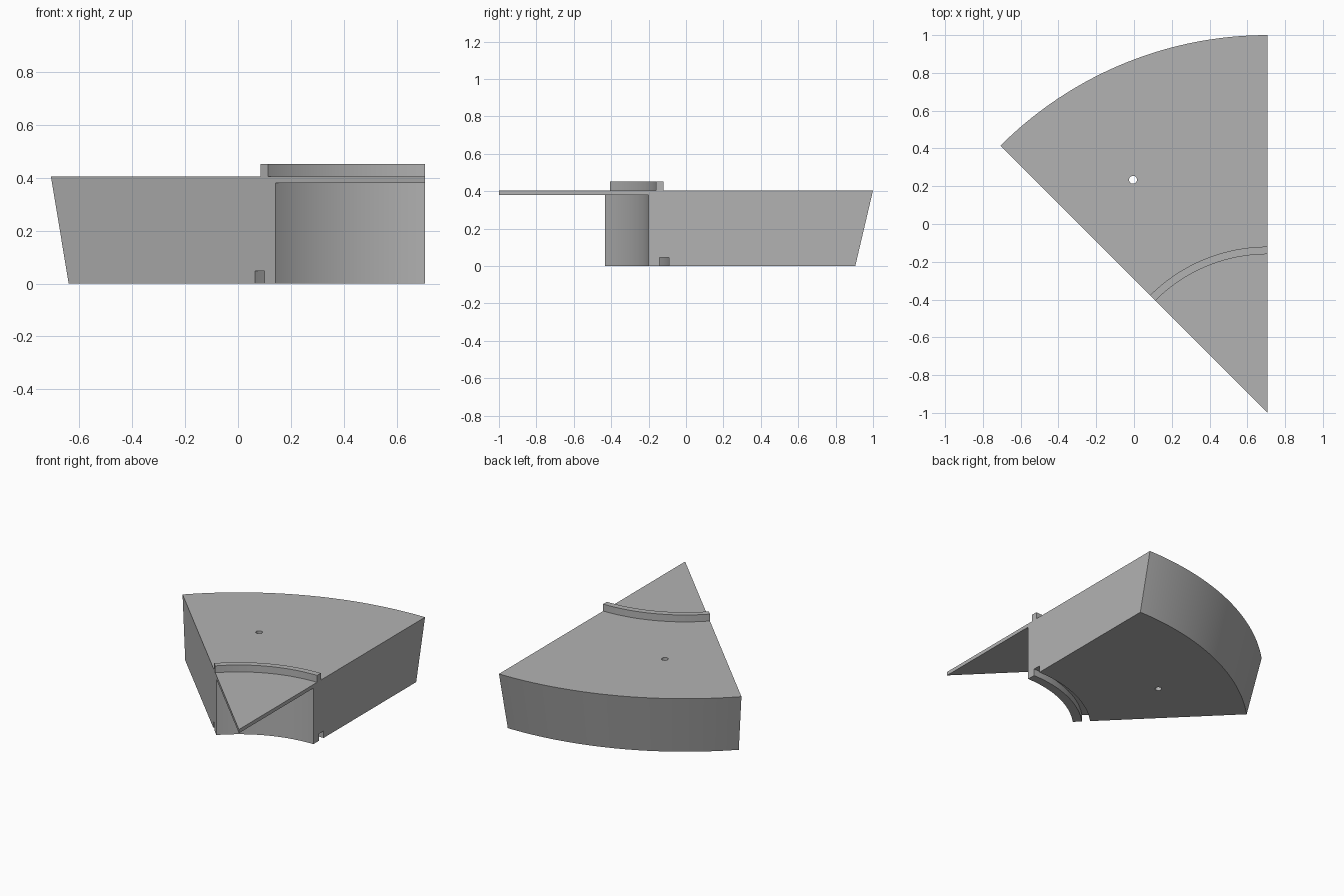
import bpy, bmesh, math
from mathutils import Vector

cube = bpy.data.objects.get("Cube")
if cube:
    bpy.data.objects.remove(cube, do_unlink=True)

APEX = Vector((0.707, -1.0, 0.0))
SWEEP = math.radians(45)

grey = bpy.data.materials.new("plain_grey")
grey.use_nodes = True
colour = (0.45, 0.45, 0.45, 1.0)
grey.diffuse_color = colour
grey.node_tree.nodes["Principled BSDF"].inputs["Base Color"].default_value = colour


def add_object(name, bm):
    mesh = bpy.data.meshes.new(name)
    bm.to_mesh(mesh)
    bm.free()
    mesh.materials.append(grey)
    obj = bpy.data.objects.new(name, mesh)
    bpy.context.collection.objects.link(obj)
    return obj


# Cross-section as (radius, height)
profile = [
    (0, 0.38), (0.80, 0.38), (0.80, 0),                        # thin tip and inner wall
    (0.858, 0), (0.858, 0.047), (0.91, 0.047), (0.91, 0),      # groove under the block
    (1.905, 0), (2.0, 0.405),                                  # sloped outer wall
    (0.88, 0.405), (0.88, 0.452), (0.84, 0.452), (0.84, 0.405),  # raised rib
    (0, 0.405),
]

# Wedge block: sweep the cross-section about the tip
bm = bmesh.new()
start = bm.faces.new([bm.verts.new(APEX + Vector((0, r, z))) for r, z in profile])
cap = start.copy()
bmesh.ops.spin(bm, geom=list(start.edges), cent=APEX, axis=(0, 0, 1),
               angle=SWEEP, steps=48, use_duplicate=False)
ends = [bm.verts.new(APEX + Vector((-r * math.sin(SWEEP), r * math.cos(SWEEP), z)))
        for r, z in profile]
bm.faces.new(ends)
# drop the loose copy of the starting cap
bmesh.ops.delete(bm, geom=[cap], context='FACES')
bmesh.ops.remove_doubles(bm, verts=bm.verts, dist=0.0001)
bmesh.ops.recalc_face_normals(bm, faces=bm.faces)
block = add_object("wedge_block", bm)

# Small vertical hole on the middle line
bm = bmesh.new()
bmesh.ops.create_cone(bm, cap_ends=True, segments=32, radius1=0.021, radius2=0.021, depth=1.2)
cutter = add_object("hole_cutter", bm)
cutter.location = (-0.005, 0.234, 0.2)
cutter.hide_render = True

hole = block.modifiers.new("hole", 'BOOLEAN')
hole.operation = 'DIFFERENCE'
hole.solver = 'EXACT'
hole.object = cutter
for obj in bpy.context.selected_objects:
    obj.select_set(False)
bpy.context.view_layer.objects.active = block
block.select_set(True)
bpy.ops.object.modifier_apply(modifier=hole.name)
bpy.data.objects.remove(cutter, do_unlink=True)

bpy.ops.object.shade_smooth_by_angle(angle=math.radians(30))
